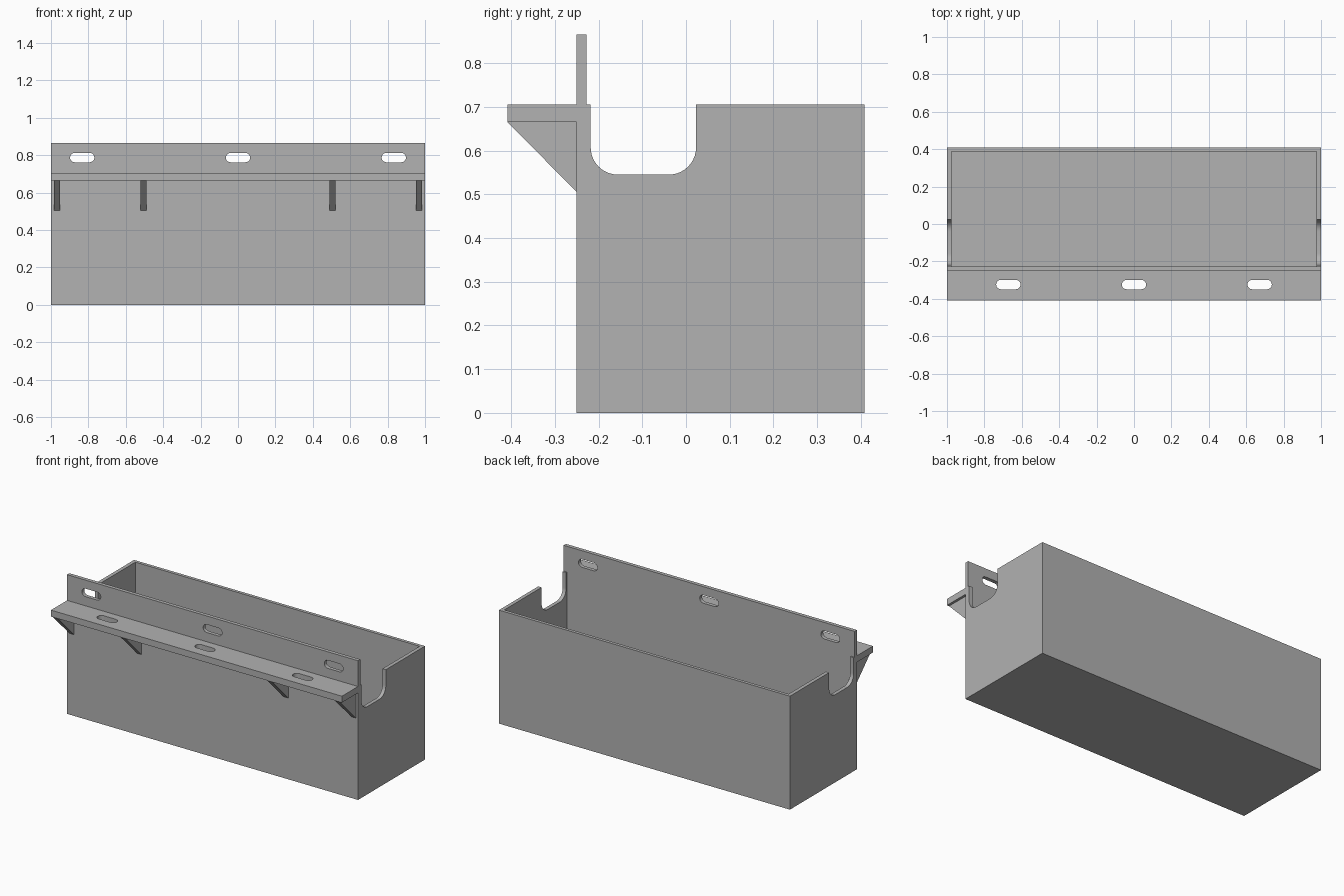
import bpy, bmesh, math
from mathutils import Vector

cube = bpy.data.objects.get("Cube")
if cube:
    bpy.data.objects.remove(cube)

WALL = 0.023
FRONT, BACK, RIM = -0.25, 0.408, 0.705

grey = bpy.data.materials.new("plain_grey")
grey.use_nodes = True
grey.diffuse_color = (0.445, 0.445, 0.445, 1)
grey.node_tree.nodes["Principled BSDF"].inputs["Base Color"].default_value = grey.diffuse_color


def prism(name, points, start, depth):
    """Extrude a closed outline of 3D points by the vector depth."""
    bm = bmesh.new()
    face = bm.faces.new([bm.verts.new(Vector(p) + Vector(start)) for p in points])
    top = bmesh.ops.extrude_face_region(bm, geom=[face])["geom"]
    bmesh.ops.translate(bm, vec=depth, verts=[v for v in top if isinstance(v, bmesh.types.BMVert)])
    bmesh.ops.recalc_face_normals(bm, faces=bm.faces)
    mesh = bpy.data.meshes.new(name)
    bm.to_mesh(mesh)
    bm.free()
    mesh.materials.append(grey)
    obj = bpy.data.objects.new(name, mesh)
    bpy.context.collection.objects.link(obj)
    return obj


def across(name, outline, x0, x1):
    """Extrude a (y, z) outline along x."""
    return prism(name, [(0, y, z) for y, z in outline], (x0, 0, 0), (x1 - x0, 0, 0))


def arc(cx, cy, r, a0, a1, steps=10):
    angles = [math.radians(a0 + (a1 - a0) * i / steps) for i in range(steps + 1)]
    return [(cx + r * math.cos(a), cy + r * math.sin(a)) for a in angles]


def cut(obj, cutter):
    cutter.hide_render = True
    mod = obj.modifiers.new("cut", 'BOOLEAN')
    mod.operation, mod.solver, mod.object = 'DIFFERENCE', 'EXACT', cutter
    bpy.context.view_layer.objects.active = obj
    bpy.ops.object.modifier_apply(modifier=mod.name)
    bpy.data.objects.remove(cutter)


# Body with raised front panel and shelf, as one profile
body = across("trough_body", [
    (FRONT, 0), (BACK, 0), (BACK, RIM), (FRONT + WALL, RIM), (FRONT + WALL, 0.865),
    (FRONT, 0.865), (FRONT, RIM), (-0.408, RIM), (-0.408, 0.665), (FRONT, 0.665)], -1, 1)

# Hollow inside
y0, y1 = FRONT + WALL, BACK - 0.02
cut(body, across("hollow_cutter", [(y0, WALL), (y1, WALL), (y1, 1), (y0, 1)], WALL - 1, 1 - WALL))

# Rounded notch through both end walls
n0, n1, low, r = -0.218, 0.023, 0.545, 0.062
notch = [(n0, 1)] + arc(n0 + r, low + r, r, 180, 270) + arc(n1 - r, low + r, r, 270, 360) + [(n1, 1)]
cut(body, across("notch_cutter", notch, -1.1, 1.1))

# Slots in the panel and in the shelf
half, rad = 0.04, 0.025
slot = arc(half, 0, rad, -90, 90) + arc(-half, 0, rad, 90, 270)
for side in (-1, 0, 1):
    cut(body, prism("panel_slot_cutter", [(u, 0, v) for u, v in slot],
                    (side * 0.833, -0.3, 0.787), (0, 0.15, 0)))
    cut(body, prism("shelf_slot_cutter", [(u, v, 0) for u, v in slot],
                    (side * 0.672, -0.324, 0.6), (0, 0, 0.2)))

# Triangular braces under the shelf
for i, x in enumerate((-0.969, -0.505, 0.505, 0.969)):
    across(f"shelf_brace_{i + 1}", [(FRONT, 0.505), (FRONT, 0.665), (-0.408, 0.665)], x - 0.016, x + 0.016)

# Smooth the rounded cuts, keep the edges sharp
bpy.ops.object.select_all(action='DESELECT')
body.select_set(True)
bpy.context.view_layer.objects.active = body
bpy.ops.object.shade_smooth_by_angle(angle=math.radians(30))
